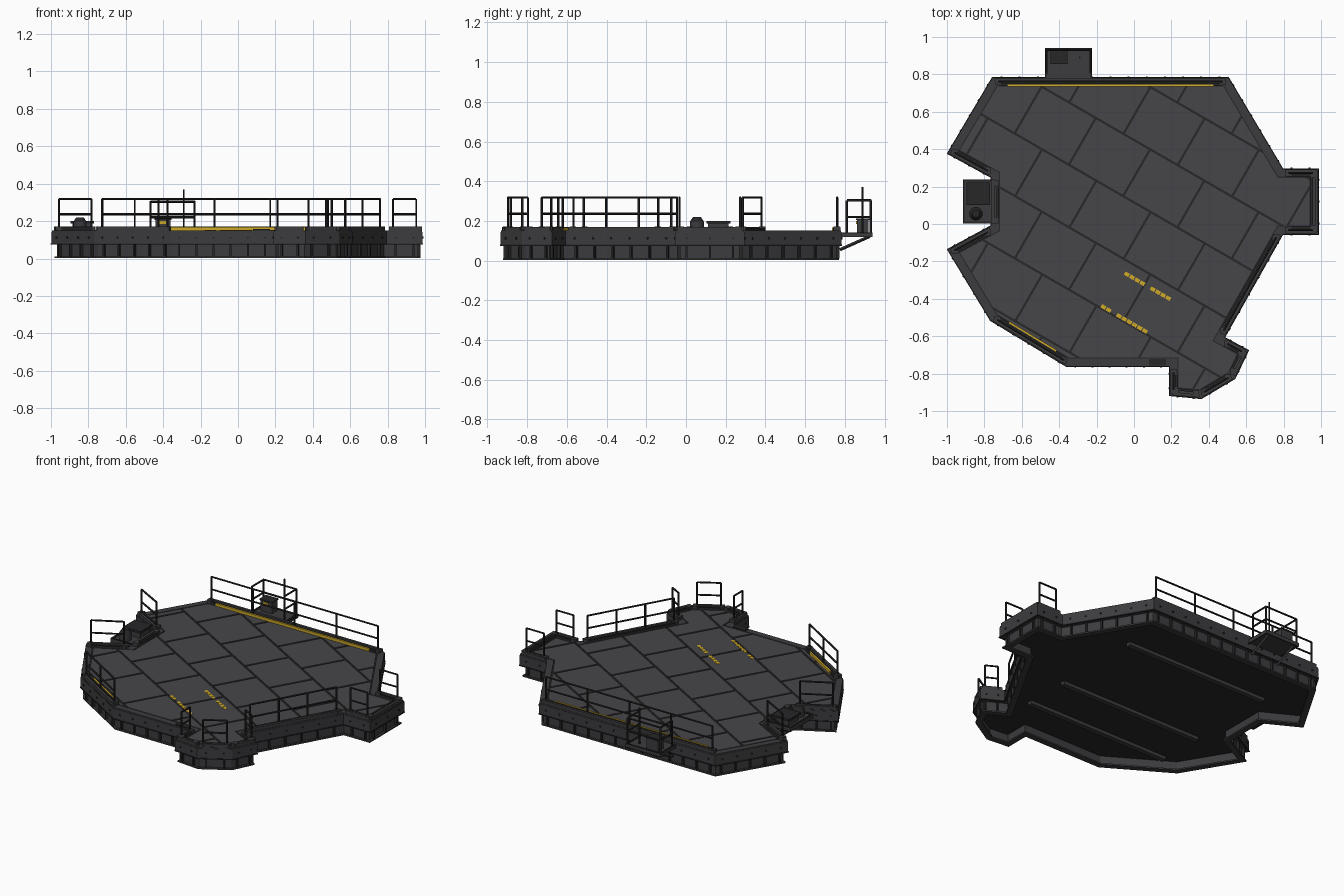
import bpy, bmesh, math
from mathutils import Vector, Matrix

if "Cube" in bpy.data.objects:
    bpy.data.objects.remove(bpy.data.objects["Cube"])

def material(name, c):
    m = bpy.data.materials.new(name)
    m.diffuse_color = (*c, 1)
    m.use_nodes = True
    m.node_tree.nodes["Principled BSDF"].inputs["Base Color"].default_value = m.diffuse_color
    return m
DECK = material("deck grey", (0.062, 0.060, 0.066))
STEEL = material("frame steel", (0.045, 0.045, 0.049))
DARK = material("dark metal", (0.020, 0.020, 0.022))
YELLOW = material("warning yellow", (0.62, 0.40, 0.02))

# Platform outline, clockwise from the back left corner
P = [Vector(p) for p in [(-.757, .783), (.505, .783), (.795, .295), (.987, .295), (.987, -.055),
     (.795, -.055), (.484, -.607), (.612, -.676), (.54, -.826), (.36, -.933), (.19, -.917),
     (.19, -.762), (-.36, -.762), (-.767, -.516), (-.997, -.136), (-.765, -.01),
     (-.765, .25), (-.997, .377)]]
N = len(P)
parts = {}

def part(name, mat):
    return parts.setdefault(name, (bmesh.new(), mat))[0]

def inward(a, b):
    d = (b - a).normalized()
    return Vector((d.y, -d.x))

def offset(d):
    out = []
    for i, p in enumerate(P):
        n1, n2 = inward(P[i - 1], p), inward(p, P[(i + 1) % N])
        out.append(p + (n1 + n2) * d / (1 + n1.dot(n2)))
    return out

def extrude(bm, faces, h):
    r = bmesh.ops.extrude_face_region(bm, geom=faces)
    bmesh.ops.translate(bm, vec=(0, 0, h), verts=[v for v in r["geom"] if isinstance(v, bmesh.types.BMVert)])

def prism(bm, poly, z0, z1):
    f = bm.faces.new([bm.verts.new((p.x, p.y, z0)) for p in poly])
    extrude(bm, [f], z1 - z0)

def ring(bm, d0, d1, z0, z1):
    a, b = offset(d0), offset(d1)
    va = [bm.verts.new((p.x, p.y, z0)) for p in a]
    vb = [bm.verts.new((p.x, p.y, z0)) for p in b]
    extrude(bm, [bm.faces.new((va[i - 1], va[i], vb[i], vb[i - 1])) for i in range(N)], z1 - z0)

def bar(bm, a, b, w, z0, z1):
    """Straight flat-topped bar of width w centred on the line a-b."""
    a, b = Vector(a), Vector(b)
    n = inward(a, b) * w / 2
    prism(bm, [a - n, b - n, b + n, a + n], z0, z1)

def box(bm, x0, x1, y0, y1, z0, z1):
    bar(bm, (x0, (y0 + y1) / 2), (x1, (y0 + y1) / 2), y1 - y0, z0, z1)

def rod(bm, a, b, r=.006, seg=6, r2=None):
    a, b = Vector(a), Vector(b)
    m = Matrix.Translation((a + b) / 2) @ (b - a).to_track_quat('Z', 'Y').to_matrix().to_4x4()
    bmesh.ops.create_cone(bm, cap_ends=True, segments=seg, radius1=r, radius2=r if r2 is None else r2,
                          depth=(b - a).length, matrix=m)

def rail(bm, a, b, spans, z0, z1, r=.006):
    a, b = Vector(a), Vector(b)
    for i in range(spans + 1):
        p = a.lerp(b, i / spans)
        rod(bm, (p.x, p.y, z0), (p.x, p.y, z1), r)
    for z in (z1, (z0 + z1) / 2 + .003):
        rod(bm, (a.x, a.y, z), (b.x, b.y, z), r)

def edge(i, d, trim):
    a, b = P[i], P[(i + 1) % N]
    t, n = (b - a).normalized() * trim, inward(a, b) * d
    return a + t + n, b - t + n

# Main slab, rim and hollow skirt
prism(part("platform_body", STEEL), offset(0), .075, .143)
prism(part("deck_base", DARK), offset(.006), .143, .146)
ring(part("deck_rim", STEEL), .002, .042, .143, .151)
prism(part("underside_plate", DARK), offset(.03), .066, .076)
ring(part("skirt", STEEL), .025, .036, .008, .076)
ring(part("skirt_flange", STEEL), .012, .05, .002, .011)
ring(part("band_lip", DARK), -.003, .01, .074, .08)

# Ribs on the skirt and bolts on the band
for i in range(N):
    a, b = P[i], P[(i + 1) % N]
    n = inward(a, b)
    L = (b - a).length
    k = max(2, round(L / .1))
    for j in range(k):
        p = a.lerp(b, (j + .5) / k)
        bar(part("skirt_ribs", DARK), p + n * .01, p + n * .026, .01, .01, .076)
        q, s = p - n * .006, p + n * .002
        rod(part("bolts", DARK), (q.x, q.y, .112), (s.x, s.y, .112), .006)

# Staggered deck plates, cut from the inset outline
D = Vector((math.cos(math.radians(30)), -.5, 0))
Q = Vector((.5, math.cos(math.radians(30)), 0))
inner, gap = offset(.048), .006
tiles = part("deck_plates", DECK)
for r in range(-4, 4):
    n0 = .10 + .289 * r
    for c in range(-5, 6):
        t0 = (-.125 if r % 2 == 0 else .045) + .335 * c
        tb = bmesh.new()
        tb.faces.new([tb.verts.new((p.x, p.y, .144)) for p in inner])
        bmesh.ops.triangulate(tb, faces=tb.faces[:])
        for ax, lo, hi in ((Q, n0, n0 + .289), (D, t0, t0 + .335)):
            for co, no in ((ax * (lo + gap), -ax), (ax * (hi - gap), ax)):
                bmesh.ops.bisect_plane(tb, geom=tb.verts[:] + tb.edges[:] + tb.faces[:],
                                       plane_co=co, plane_no=no, clear_outer=True)
        if tb.faces:
            extrude(tb, tb.faces[:], .007)
            me = bpy.data.meshes.new("tmp")
            tb.to_mesh(me)
            tiles.from_mesh(me)
            bpy.data.meshes.remove(me)
        tb.free()

# Double kerbs along the guarded edges, with corner blocks
for i in (0, 2, 3, 4, 5, 6, 7, 8, 9, 10, 12, 14, 15, 16):
    bar(part("kerb_outer", STEEL), *edge(i, .012, .012), .016, .145, .17)
    bar(part("kerb_inner", DARK), *edge(i, .036, .036), .012, .145, .165)
    for p in edge(i, .024, .03):
        box(part("kerb_blocks", STEEL), p.x - .016, p.x + .016, p.y - .016, p.y + .016, .145, .172)

# Guard rails: edge index -> number of spans
for i, spans in {0: 4, 2: 1, 4: 1, 5: 3, 6: 1, 8: 1, 10: 1, 12: 2, 14: 1, 16: 1}.items():
    rail(part("guard_rails", DARK), *edge(i, .022, .034), spans, .15, .318)

# Yellow warning strips along two edges and dashed marks on one deck plate
bar(part("edge_stripes", YELLOW), *edge(0, .043, .08), .010, .150, .168)
bar(part("edge_stripes", YELLOW), *edge(12, .043, .09), .010, .150, .168)
for x, y, skip in ((-.05, -.262, 4), (-.175, -.437, 2)):
    for j in range(9):
        if j != skip:
            a = Vector((x, y)) + D.xy * .032 * j
            bar(part("deck_marks", YELLOW), a, a + D.xy * .027, .02, .150, .1525)

# Underside beams
for y in (.40, -.20, -.50):
    box(part("underside_beams", STEEL), -.65, .38, y - .016, y + .016, .045, .068)

# Rear balcony with rails, braces, control box and mast
X0, X1, Y0, Y1 = -.475, -.225, .78, .94
bal = part("balcony_floor", STEEL)
box(bal, X0, X1, Y0, Y1, .12, .136)
lip = part("balcony_lip", DARK)
box(lip, X0, X1, Y1 - .01, Y1, .118, .142)
for x in (X0, X1 - .01):
    box(lip, x, x + .01, Y0, Y1 - .01, .118, .142)
br = part("balcony_rails", DARK)
rail(br, (X0 + .008, Y1 - .01), (X1 - .008, Y1 - .01), 1, .13, .304)
for x in (X0 + .008, X1 - .008):
    rail(br, (x, .81), (x, Y1 - .01), 1, .13, .304)
    rod(part("balcony_braces", STEEL), (x + (.02 if x < -.3 else -.02), .775, .055),
        (x + (.02 if x < -.3 else -.02), .925, .122), .008, 4)
box(part("control_box", STEEL), -.442, -.36, .86, .92, .134, .205)
box(part("control_box_lid", DARK), -.446, -.356, .856, .924, .205, .213)
box(part("control_box_label", YELLOW), -.42, -.385, .855, .861, .185, .2)
rod(part("mast", DARK), (-.29, .89, .13), (-.29, .89, .37), .005)

# Left equipment ledge with slab cabinet and round vent
box(part("ledge", STEEL), -.915, -.76, .003, .237, .135, .152)
ring_bm = part("ledge_lip", DARK)
box(ring_bm, -.915, -.905, .003, .237, .13, .16)
for y in (.003, .227):
    box(ring_bm, -.905, -.765, y, y + .01, .13, .16)
for y in (.04, .2):
    rod(part("ledge_braces", STEEL), (-.89, y, .136), (-.76, y, .08), .008, 4)
box(part("cabinet", STEEL), -.885, -.78, .11, .215, .15, .187)
box(part("cabinet_lid", DARK), -.895, -.77, .102, .223, .187, .2)
rod(part("vent_base", STEEL), (-.845, .055, .15), (-.845, .055, .195), .036, 16)
rod(part("vent_cap", DARK), (-.845, .055, .195), (-.845, .055, .22), .036, 16, .02)

# Small hatch on the front rim
box(part("rim_hatch", DARK), .08, .17, -.757, -.722, .15, .158)

for name, (bm, mat) in parts.items():
    bmesh.ops.recalc_face_normals(bm, faces=bm.faces[:])
    me = bpy.data.meshes.new(name)
    bm.to_mesh(me)
    bm.free()
    me.materials.append(mat)
    bpy.context.collection.objects.link(bpy.data.objects.new(name, me))
